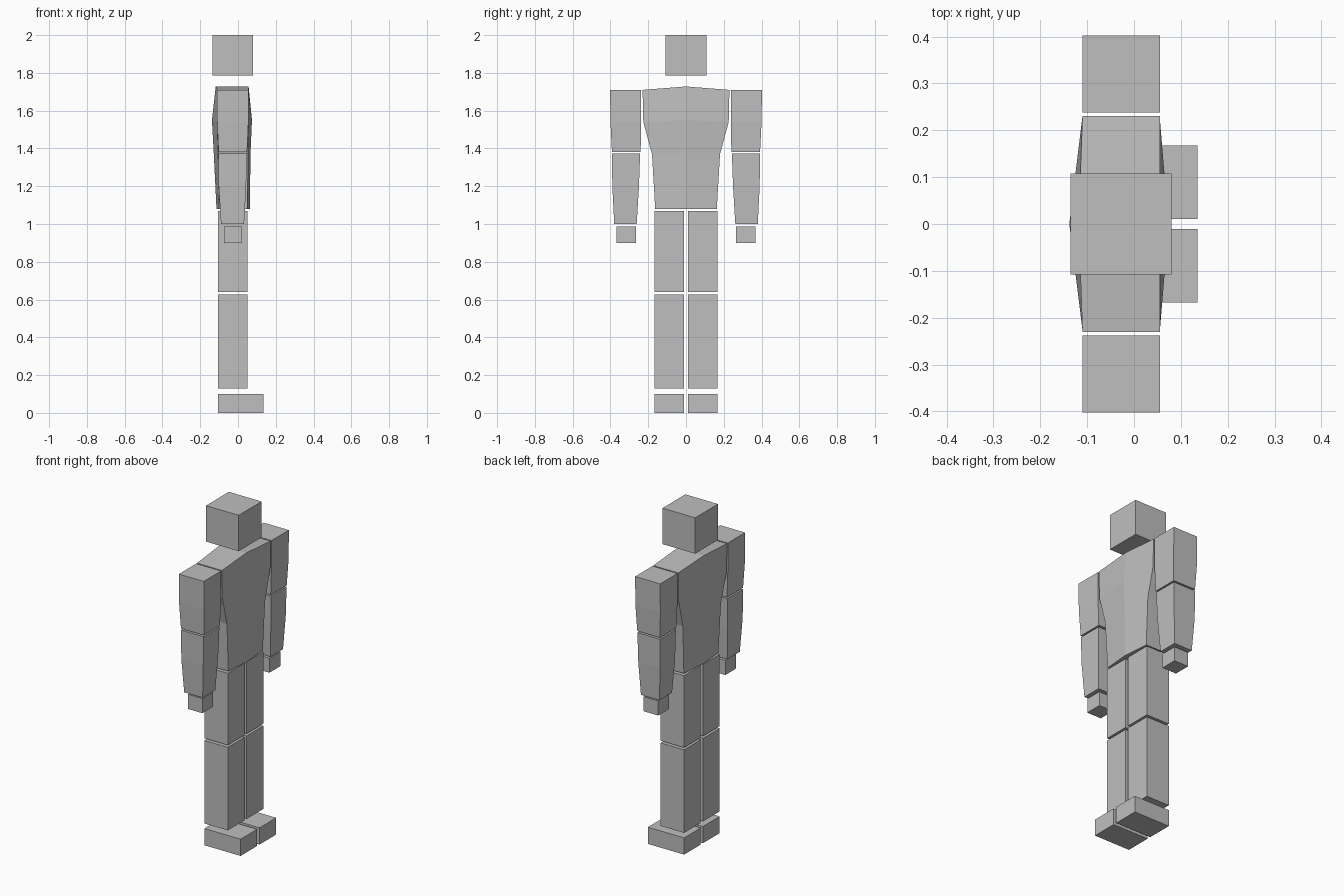
import bpy, bmesh

if "Cube" in bpy.data.objects:
    bpy.data.objects.remove(bpy.data.objects["Cube"])

grey = bpy.data.materials.new("plain grey")
grey.diffuse_color = (0.52, 0.52, 0.52, 1)
grey.use_nodes = True
grey.node_tree.nodes["Principled BSDF"].inputs["Base Color"].default_value = grey.diffuse_color


def loft(name, rings):
    """Closed solid through stacked rings of points, bottom to top."""
    bm = bmesh.new()
    loops = [[bm.verts.new(p) for p in ring] for ring in rings]
    n = len(loops[0])
    for a, b in zip(loops, loops[1:]):
        for i in range(n):
            j = (i + 1) % n
            bm.faces.new((a[i], a[j], b[j], b[i]))
    # caps: one quad, or two quads split along the centre line
    for ring in (loops[0], loops[-1]):
        if n == 4:
            bm.faces.new(ring)
        else:
            bm.faces.new((ring[0], ring[1], ring[4], ring[5]))
            bm.faces.new((ring[1], ring[2], ring[3], ring[4]))
    bmesh.ops.recalc_face_normals(bm, faces=bm.faces[:])
    mesh = bpy.data.meshes.new(name)
    bm.to_mesh(mesh)
    bm.free()
    mesh.materials.append(grey)
    obj = bpy.data.objects.new(name, mesh)
    bpy.context.collection.objects.link(obj)


def block(name, sections, side=1):
    """Tapered block from sections (z, x0, x1, y0, y1)."""
    loft(name, [[(x0, side * y0, z), (x1, side * y0, z),
                 (x1, side * y1, z), (x0, side * y1, z)]
                for z, x0, x1, y0, y1 in sections])


# Head
block("head", [(1.785, -0.136, 0.08, -0.108, 0.108),
               (2.0, -0.136, 0.08, -0.108, 0.108)])

# Torso: z at sides, z at centre, half width, side x range, centre x range
torso = [(1.08, 1.08, 0.163, -0.10, 0.05, -0.114, 0.063),
         (1.37, 1.37, 0.180, -0.105, 0.053, -0.128, 0.066),
         (1.54, 1.55, 0.226, -0.11, 0.055, -0.138, 0.074),
         (1.71, 1.728, 0.230, -0.11, 0.055, -0.118, 0.056)]
loft("torso", [[(s0, -w, zs), (c0, 0, zc), (s0, w, zs),
                (s1, w, zs), (c1, 0, zc), (s1, -w, zs)]
               for zs, zc, w, s0, s1, c0, c1 in torso])

# Arms and legs on both sides
for label, side in (("left", 1), ("right", -1)):
    block(label + "_upper_arm", [(1.382, -0.103, 0.048, 0.240, 0.392),
                                 (1.54, -0.11, 0.055, 0.238, 0.400),
                                 (1.71, -0.11, 0.055, 0.238, 0.402)], side)
    block(label + "_forearm", [(1.0, -0.09, 0.032, 0.261, 0.380),
                               (1.2, -0.102, 0.043, 0.249, 0.390),
                               (1.373, -0.103, 0.047, 0.243, 0.392)], side)
    block(label + "_hand", [(0.90, -0.074, 0.022, 0.266, 0.368),
                            (0.987, -0.074, 0.022, 0.266, 0.368)], side)
    for part, z0, z1, x1 in (("thigh", 0.64, 1.07, 0.05),
                             ("shin", 0.13, 0.627, 0.05),
                             ("foot", 0.0, 0.10, 0.135)):
        block(f"{label}_{part}", [(z, -0.105, x1, 0.011, 0.168)
                                  for z in (z0, z1)], side)
